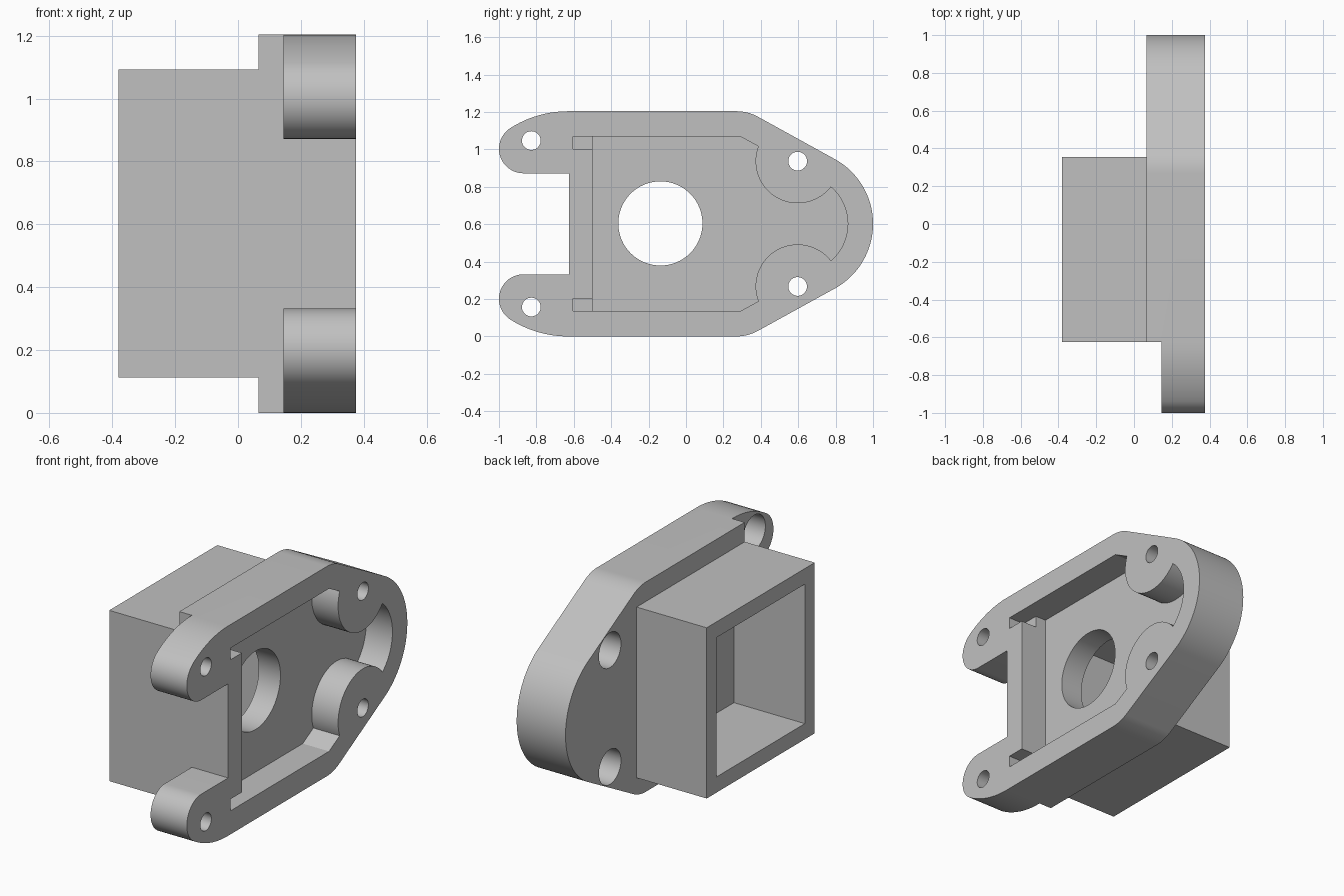
import bpy
import bmesh
from math import radians, degrees, atan2, cos, sin

if "Cube" in bpy.data.objects:
    bpy.data.objects.remove(bpy.data.objects["Cube"], do_unlink=True)

MID = 0.602                         # height of the mirror plane
BACK, FACE, FLOOR = 0.065, 0.375, 0.208

grey = bpy.data.materials.new("plain grey")
grey.use_nodes = True
grey.diffuse_color = (0.53, 0.53, 0.53, 1)
grey.node_tree.nodes["Principled BSDF"].inputs["Base Color"].default_value = grey.diffuse_color


def arc(cy, cz, r, start, end, steps=16):
    """Points on an arc in the y-z plane, angles in degrees."""
    angles = [radians(start + (end - start) * i / steps) for i in range(steps + 1)]
    return [(cy + r * cos(a), cz + r * sin(a)) for a in angles]


def mirrored(half):
    """Close an upper half profile with its mirror image."""
    return half + [(y, -z) for y, z in reversed(half) if abs(z) > 1e-5]


def prism(name, outline, x0, x1):
    """Extrude a y-z outline along x."""
    bm = bmesh.new()
    face = bm.faces.new([bm.verts.new((x0, y, z + MID)) for y, z in outline])
    extruded = bmesh.ops.extrude_face_region(bm, geom=[face])["geom"]
    moved = [v for v in extruded if isinstance(v, bmesh.types.BMVert)]
    bmesh.ops.translate(bm, verts=moved, vec=(x1 - x0, 0, 0))
    bmesh.ops.recalc_face_normals(bm, faces=bm.faces)
    mesh = bpy.data.meshes.new(name)
    bm.to_mesh(mesh)
    bm.free()
    mesh.materials.append(grey)
    obj = bpy.data.objects.new(name, mesh)
    bpy.context.collection.objects.link(obj)
    return obj


def block(name, y0, y1, z0, z1, x0, x1):
    return prism(name, [(y0, z0), (y1, z0), (y1, z1), (y0, z1)], x0, x1)


def cylinder(name, y, z, r, x0, x1):
    return prism(name, arc(y, z, r, 0, 360, 64)[:-1], x0, x1)


def combine(target, other, operation="DIFFERENCE"):
    """Apply a boolean and discard the helper."""
    mod = target.modifiers.new("boolean", "BOOLEAN")
    mod.operation, mod.solver, mod.object = operation, "EXACT", other
    bpy.ops.object.select_all(action="DESELECT")
    bpy.context.view_layer.objects.active = target
    target.select_set(True)
    bpy.ops.object.modifier_apply(modifier=mod.name)
    bpy.data.objects.remove(other, do_unlink=True)


# Flange plate with a rounded nose and two ears
slope = 62.4
ear_tip = degrees(atan2(0.376, -0.24))
half = (arc(0.605, 0, 0.395, 0, slope, 24)
        + arc(0.27, 0.365, 0.237, slope, 90, 8)
        + arc(-0.63, 0.026, 0.576, 90, ear_tip, 10)
        + arc(-0.869, 0.401, 0.131, ear_tip, 270, 20)[1:]
        + [(-0.625, 0.27)])
housing = prism("flange_housing", mirrored(half), BACK, FACE)
combine(housing, block("ear_relief", -1.1, -0.625, -0.8, 0.8, -0.1, 0.145))

# Square box behind the plate, open at the rear
combine(housing, block("rear_box", -0.625, 0.355, -0.49, 0.49, -0.38, 0.15), "UNION")
combine(housing, block("box_cavity", -0.535, 0.265, -0.4, 0.4, -0.5, BACK + 0.005))

# Shallow pocket in the face, leaving two round bosses standing
pocket = prism("face_pocket",
               mirrored(arc(0.605, 0, 0.26, 0, slope, 20)
                        + [(0.29, 0.467), (-0.5, 0.467)]), FLOOR, 0.5)
for side in (-1, 1):
    combine(pocket, cylinder("boss", 0.597, side * 0.335, 0.225, 0.1, 0.6))
combine(housing, pocket)

# Central bore
combine(housing, cylinder("bore", -0.137, 0.002, 0.225, 0, 0.5))

# Corner notches and counterbored screw holes on both sides
for side in (-1, 1):
    low, high = sorted((side * 0.4, side * 0.467))
    combine(housing, block("corner_notch", -0.605, -0.49, low, high, 0.275, 0.5))
    for y, z in ((-0.827, 0.445), (0.597, 0.335)):
        combine(housing, cylinder("screw_hole", y, side * z, 0.05, -0.1, 0.6))
        combine(housing, cylinder("counterbore", y, side * z, 0.1, -0.1, 0.275))

bpy.ops.object.select_all(action="DESELECT")
bpy.context.view_layer.objects.active = housing
housing.select_set(True)
bpy.ops.object.shade_smooth_by_angle(angle=radians(25))
